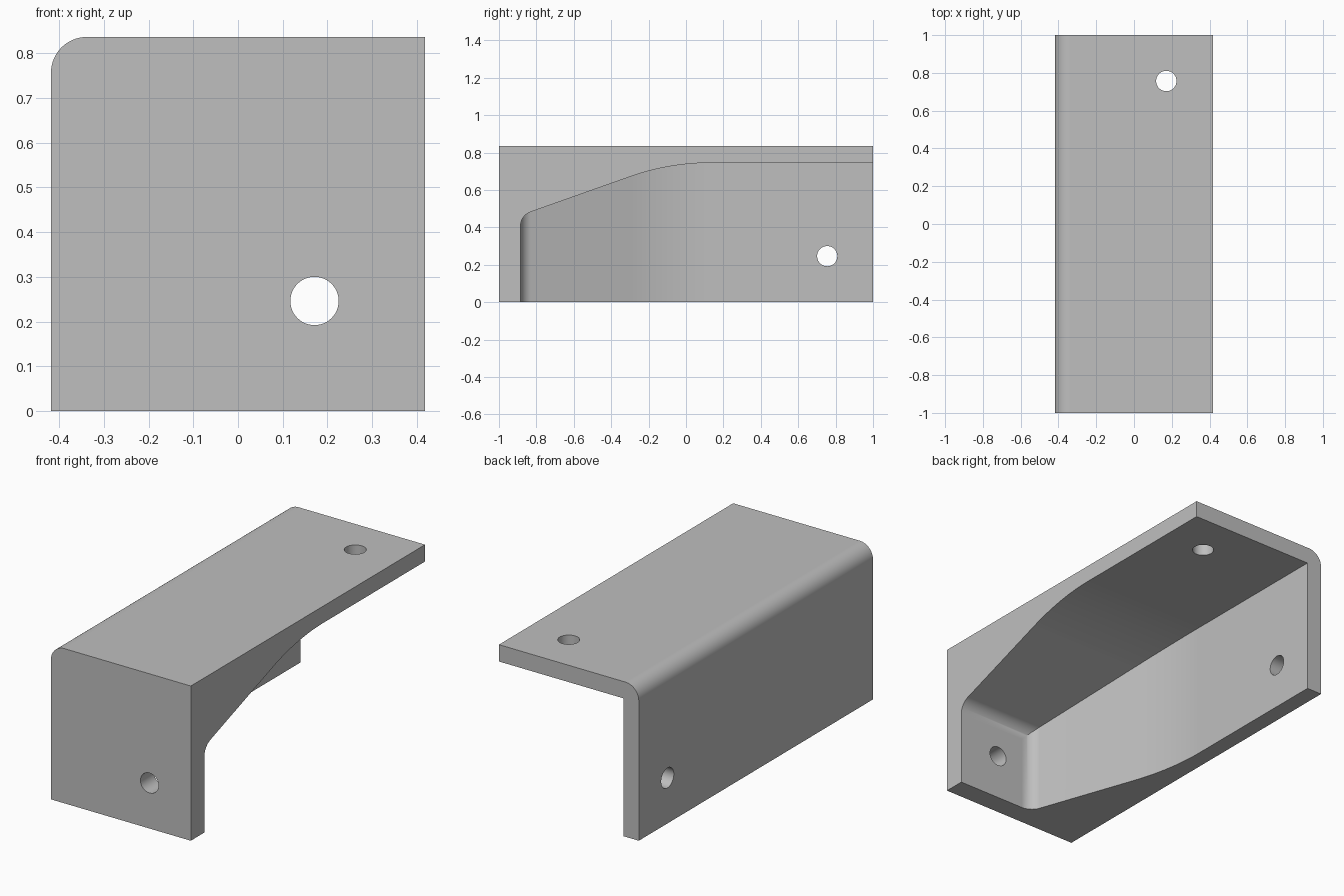
import bpy, bmesh
from math import sin, cos, radians, pi

if "Cube" in bpy.data.objects:
    bpy.data.objects.remove(bpy.data.objects["Cube"], do_unlink=True)

SIZE = 0.836          # width and height of the square section
HALF = SIZE / 2
WALL = 0.091          # thin wall thickness
HOLE = 0.054          # bolt hole radius


def arc(cu, cv, r, start, end, steps):
    return [(cu + r * cos(radians(start + (end - start) * i / steps)),
             cv + r * sin(radians(start + (end - start) * i / steps)))
            for i in range(steps + 1)]


def prism(name, profile, place, low, high):
    """Extrude a 2D profile; place maps (u, v, depth) to x, y, z."""
    bm = bmesh.new()
    ends = [[bm.verts.new(place(u, v, w)) for u, v in profile] for w in (low, high)]
    for ring in ends:
        bm.faces.new(ring)
    n = len(profile)
    for i in range(n):
        j = (i + 1) % n
        bm.faces.new((ends[0][i], ends[0][j], ends[1][j], ends[1][i]))
    bmesh.ops.recalc_face_normals(bm, faces=bm.faces)
    mesh = bpy.data.meshes.new(name)
    bm.to_mesh(mesh)
    bm.free()
    obj = bpy.data.objects.new(name, mesh)
    bpy.context.collection.objects.link(obj)
    return obj


def combine(target, cutter, operation):
    mod = target.modifiers.new("cut", 'BOOLEAN')
    mod.operation, mod.solver, mod.object = operation, 'EXACT', cutter
    bpy.context.view_layer.objects.active = target
    bpy.ops.object.modifier_apply(modifier=mod.name)
    bpy.data.objects.remove(cutter, do_unlink=True)


# Maps for extruding along each axis
along_x = lambda u, v, w: (w, u, v)
along_y = lambda u, v, w: (u, w, v)
along_z = lambda u, v, w: (u, v, w)

# Outer block with one long rounded edge
R = 0.08
outline = [(HALF, 0), (HALF, SIZE)]
outline += arc(-HALF + R, SIZE - R, R, 90, 180, 16) + [(-HALF, 0)]
bracket = prism("corner_bracket", outline, along_y, -1, 1)

# Cavity outline: front wall, small fillet, ramp, wide blend, thin wall
FRONT, TILT, BLEND = -0.885, 19.5, 1.3
ceiling = SIZE - WALL
wide = arc(0.134, ceiling - BLEND, BLEND, 90 + TILT, 90, 14)
ramp_u, ramp_v = wide[0]
slope = sin(radians(TILT)) / cos(radians(TILT))
# Fillet tangent to the front wall and the ramp
fillet_u = FRONT + R
fillet_v = ramp_v + (fillet_u - ramp_u) * slope - R / cos(radians(TILT))
cavity_outline = [(FRONT, -0.1)] + arc(fillet_u, fillet_v, R, 180, 90 + TILT, 14)
cavity_outline += wide + [(1.1, ceiling), (1.1, -0.1)]

# The same outline shapes the ceiling and the side wall
cavity = prism("cavity", cavity_outline, along_x, -1, 1)
side = prism("cavity_side", cavity_outline,
             lambda u, v, w: (HALF - v, u, w), -0.08, 1.2)
combine(cavity, side, 'INTERSECT')
combine(bracket, cavity, 'DIFFERENCE')

# One bolt hole through each wall
for u, v, place, low, high in (
        (0.171, 0.757, along_z, 0.5, 1),
        (0.171, 0.246, along_y, -1.2, -0.7),
        (0.755, 0.246, along_x, -0.6, -0.2)):
    circle = arc(u, v, HOLE, 0, 360, 48)[:-1]
    combine(bracket, prism("hole", circle, place, low, high), 'DIFFERENCE')

# Single grey finish
grey = bpy.data.materials.new("plain grey")
grey.use_nodes = True
colour = (0.52, 0.52, 0.52, 1)
grey.diffuse_color = colour
grey.node_tree.nodes["Principled BSDF"].inputs["Base Color"].default_value = colour
bracket.data.materials.clear()
bracket.data.materials.append(grey)
for face in bracket.data.polygons:
    face.material_index = 0

# Smooth fillets, crisp edges
bpy.ops.object.select_all(action='DESELECT')
bracket.select_set(True)
bpy.context.view_layer.objects.active = bracket
bpy.ops.object.shade_smooth_by_angle(angle=radians(25))
weighted = bracket.modifiers.new("even_shading", 'WEIGHTED_NORMAL')
weighted.keep_sharp = True
